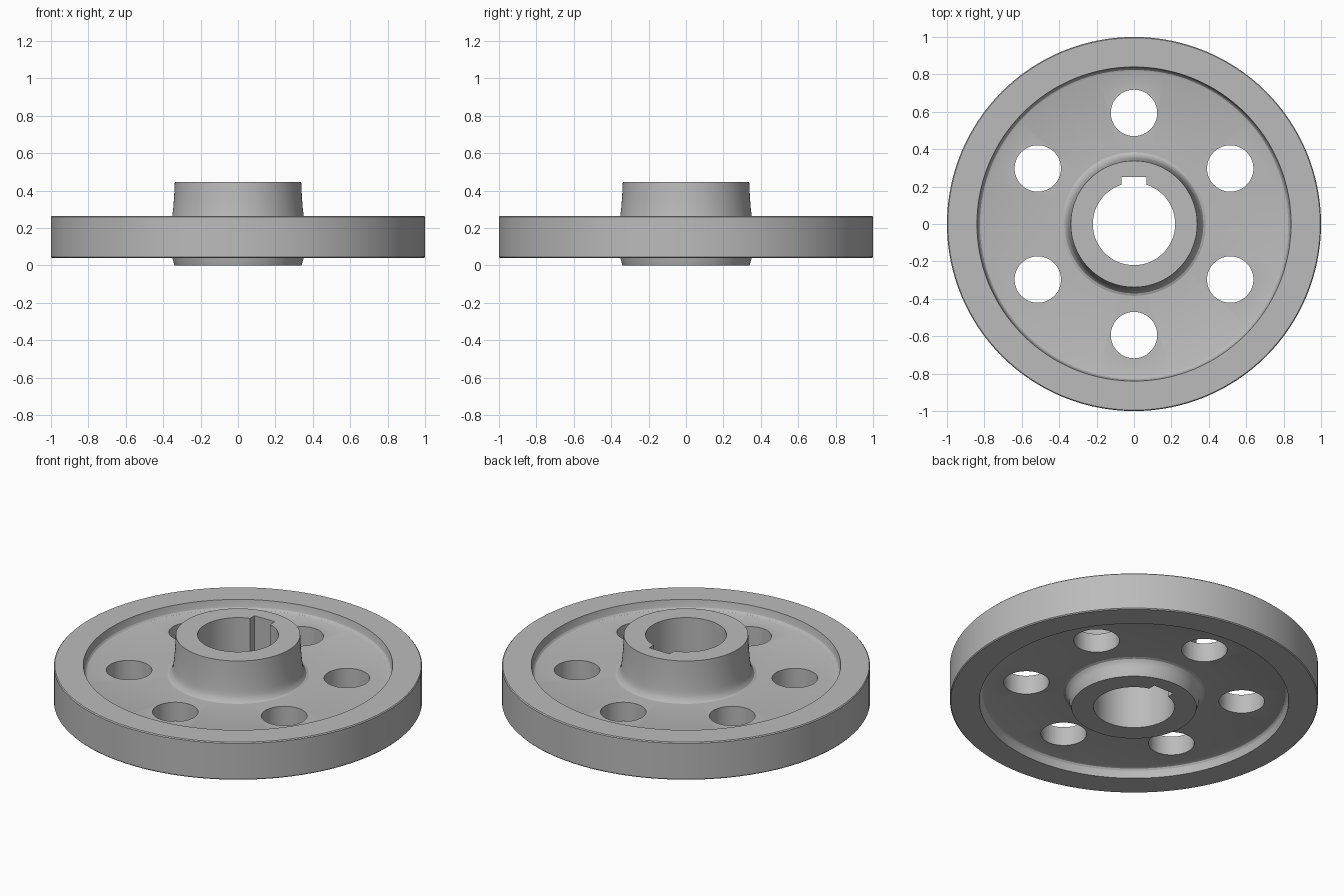
import bpy
import bmesh
from math import cos, sin, radians, pi
from mathutils import Matrix, Vector

cube = bpy.data.objects.get("Cube")
if cube:
    bpy.data.objects.remove(cube, do_unlink=True)

SEGMENTS = 128
MID = 0.1525                 # mid-plane of rim and web
HUB_TOP, HUB_BOTTOM = 0.445, 0.0
BORE = 0.22
HOLE_RING, HOLE_RADIUS = 0.594, 0.124

steel = bpy.data.materials.new("plain_grey_steel")
steel.use_nodes = True
GREY = (0.5, 0.5, 0.5, 1)
steel.diffuse_color = GREY
steel.node_tree.nodes["Principled BSDF"].inputs["Base Color"].default_value = GREY


def make_object(name, bm):
    mesh = bpy.data.meshes.new(name)
    bmesh.ops.recalc_face_normals(bm, faces=bm.faces)
    bm.to_mesh(mesh)
    bm.free()
    obj = bpy.data.objects.new(name, mesh)
    bpy.context.collection.objects.link(obj)
    mesh.materials.append(steel)
    return obj


def lathe(name, profile):
    """Closed (radius, height) profile turned around z."""
    bm = bmesh.new()
    verts = [bm.verts.new((r, 0, z)) for r, z in profile]
    edges = [bm.edges.new((a, b)) for a, b in zip(verts, verts[1:] + verts[:1])]
    bmesh.ops.spin(bm, geom=verts + edges, cent=(0, 0, 0), axis=(0, 0, 1),
                   angle=2 * pi, steps=SEGMENTS, use_duplicate=False)
    bmesh.ops.remove_doubles(bm, verts=bm.verts, dist=1e-5)
    return make_object(name, bm)


# Half profile shared by both faces: hub flank, hub fillet, web, rim fillet, rim
# Heights are measured from the mid-plane.
face = [(0.342, 0.207), (0.346, 0.157), (0.351, 0.115), (0.355, 0.092),
        (0.362, 0.073), (0.371, 0.062), (0.384, 0.057),
        (0.813, 0.057), (0.824, 0.061), (0.831, 0.07), (0.835, 0.083),
        (0.84, 0.1125), (0.995, 0.1125), (1.0, 0.107)]
upper = [(r, MID + h) for r, h in face]
lower = [(r, MID - h) for r, h in reversed(face) if MID - h > HUB_BOTTOM + 0.01]
profile = ([(BORE, HUB_TOP), (0.338, HUB_TOP)] + upper + lower
           + [(0.339, HUB_BOTTOM), (BORE, HUB_BOTTOM)])
wheel = lathe("wheel_body", profile)

# Cutters: six round web holes and the keyway slot
cutter_bm = bmesh.new()
for i in range(6):
    a = radians(90 + 60 * i)
    place = Matrix.Translation(Vector((HOLE_RING * cos(a), HOLE_RING * sin(a), MID)))
    bmesh.ops.create_cone(cutter_bm, cap_ends=True, segments=64, radius1=HOLE_RADIUS,
                          radius2=HOLE_RADIUS, depth=0.6, matrix=place)
bmesh.ops.create_cube(cutter_bm, size=1, matrix=Matrix.Translation((0, 0.177, 0.22))
                      @ Matrix.Diagonal((0.134, 0.15, 0.8, 1)))
cutter = make_object("hole_cutter", cutter_bm)
cutter.hide_render = True

cut = wheel.modifiers.new("holes_and_keyway", "BOOLEAN")
cut.operation = "DIFFERENCE"
cut.solver = "EXACT"
cut.object = cutter
bpy.ops.object.select_all(action="DESELECT")
bpy.context.view_layer.objects.active = wheel
wheel.select_set(True)
bpy.ops.object.modifier_apply(modifier=cut.name)
bpy.data.objects.remove(cutter, do_unlink=True)

# Smooth turned surfaces with crisp machined edges
bpy.ops.object.shade_smooth_by_angle(angle=radians(20))
